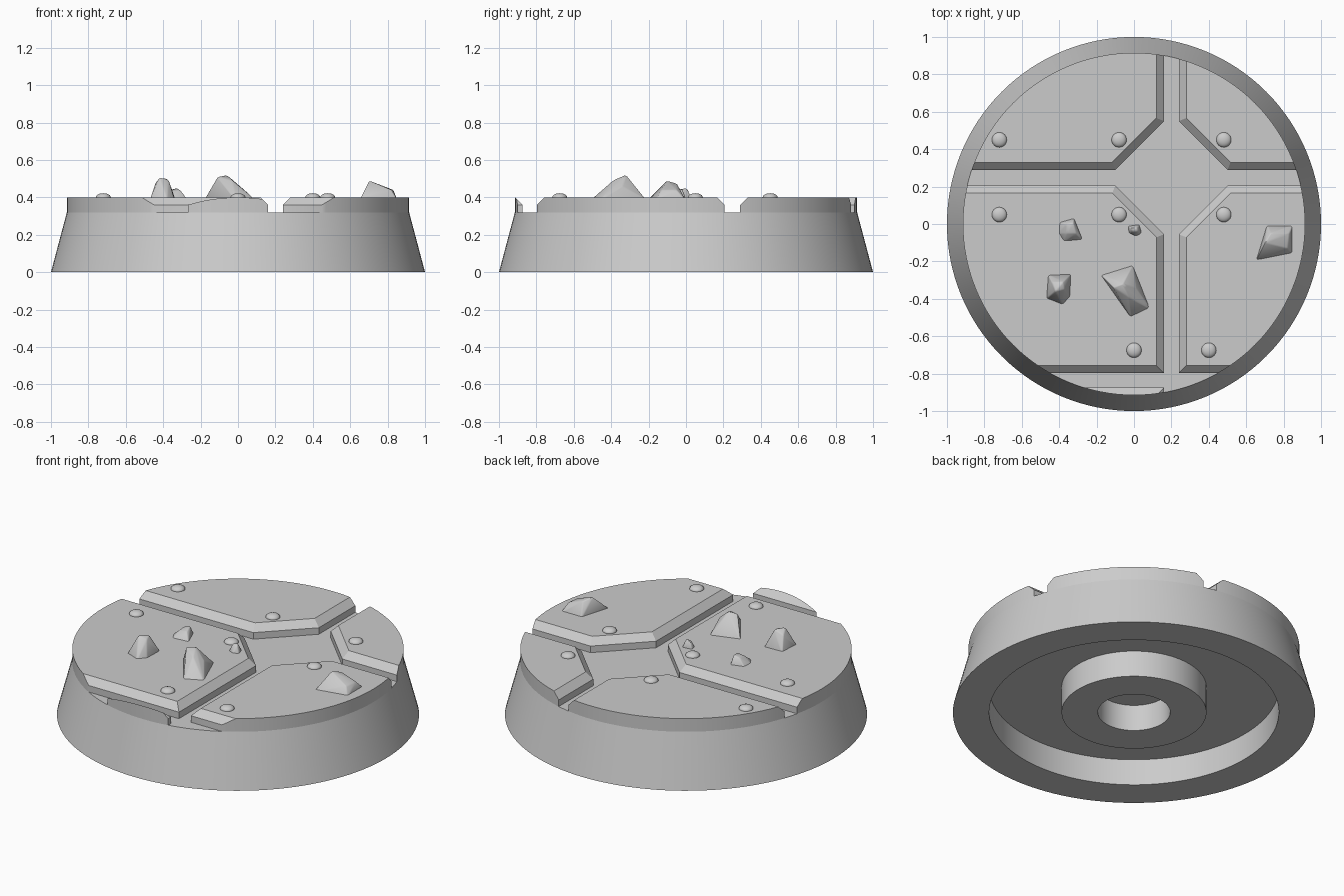
import bpy, bmesh, math
from mathutils import Vector

cube = bpy.data.objects.get("Cube")
if cube:
    bpy.data.objects.remove(cube, do_unlink=True)

FLOOR, TOP, BEVEL, RIM = 0.32, 0.40, 0.04, 0.915
SEGMENTS = 128

grey = bpy.data.materials.new("plain_grey")
grey.use_nodes = True
COLOUR = (0.6, 0.6, 0.6, 1)
grey.diffuse_color = COLOUR
grey.node_tree.nodes["Principled BSDF"].inputs["Base Color"].default_value = COLOUR


def finish(name, bm, angle=30):
    """Turn a bmesh into a named object with angle-limited smooth shading."""
    bmesh.ops.recalc_face_normals(bm, faces=bm.faces)
    mesh = bpy.data.meshes.new(name)
    bm.to_mesh(mesh)
    bm.free()
    mesh.materials.append(grey)
    mesh.shade_smooth()
    mesh.set_sharp_from_angle(angle=math.radians(angle))
    obj = bpy.data.objects.new(name, mesh)
    bpy.context.collection.objects.link(obj)
    return obj


def cut(bm, point, normal):
    """Slice away everything on the normal side and cap the opening."""
    bmesh.ops.bisect_plane(bm, geom=bm.verts[:] + bm.edges[:] + bm.faces[:],
                           plane_co=point, plane_no=normal, clear_outer=True)
    rim = [e for e in bm.edges if e.is_boundary]
    if rim:
        bmesh.ops.holes_fill(bm, edges=rim, sides=0)


def plate(name, *sides):
    """Disc slab trimmed by vertical sides, each with a chamfered top edge."""
    bm = bmesh.new()
    bmesh.ops.create_cone(bm, cap_ends=True, segments=SEGMENTS,
                          radius1=RIM, radius2=RIM, depth=TOP - FLOOR + 0.02)
    bmesh.ops.translate(bm, verts=bm.verts, vec=(0, 0, (TOP + FLOOR - 0.02) / 2))
    for (x, y), (nx, ny) in sides:
        n = Vector((nx, ny, 0)).normalized()
        p = Vector((x, y, TOP - BEVEL))
        cut(bm, p, n)
        cut(bm, p, n + Vector((0, 0, 1)))
    return finish(name, bm)


def rock(name, base, crown):
    """Chipped stone: hull of a ground outline and a raised crown."""
    bm = bmesh.new()
    for x, y in base:
        bm.verts.new((x, y, TOP - 0.01))
    for p in crown:
        bm.verts.new(p)
    bmesh.ops.convex_hull(bm, input=bm.verts)
    bmesh.ops.dissolve_limit(bm, angle_limit=0.05, verts=bm.verts, edges=bm.edges)
    bmesh.ops.bevel(bm, geom=bm.edges[:], offset=0.006, segments=2,
                    profile=0.5, affect='EDGES', clamp_overlap=True)
    return finish(name, bm, 40)


# Round base body with the hollow underside and central socket
profile = [(0, 0.16), (0.2, 0.16), (0.2, 0), (0.4, 0), (0.4, 0.16),
           (0.8, 0.16), (0.8, 0), (1, 0), (RIM, FLOOR), (0, FLOOR)]
bm = bmesh.new()
verts = [bm.verts.new((r, 0, z)) for r, z in profile]
edges = [bm.edges.new(pair) for pair in zip(verts, verts[1:])]
bmesh.ops.spin(bm, geom=verts + edges, cent=(0, 0, 0), axis=(0, 0, 1),
               angle=math.tau, steps=SEGMENTS, use_duplicate=False)
bmesh.ops.remove_doubles(bm, verts=bm.verts, dist=0.0001)
finish("base_body", bm)

# Deck plates around the crossing channels
WEST, EAST = ((0.16, 0), (1, 0)), ((0.24, 0), (-1, 0))
NORTH, SOUTH = ((0, 0.29), (0, -1)), ((0, 0.205), (0, 1))
FRONT = ((0, -0.797), (0, -1))
plate("back_right_plate", WEST, NORTH, ((-0.1, 0.29), (1, -1)))
plate("back_left_plate", EAST, NORTH, ((0.5, 0.29), (-1, -1)))
plate("front_right_plate", WEST, SOUTH, FRONT, ((-0.1, 0.205), (1, 1)))
plate("front_left_plate", EAST, SOUTH, FRONT, ((0.5, 0.205), (-1, 1)))
plate("front_edge_plate", WEST, ((0, -0.875), (0, 1)))

# Domed rivets
RIVETS = [(x, y) for x in (-0.72, -0.08, 0.48) for y in (0.45, 0.05)]
for x, y in RIVETS + [(0, -0.675), (0.4, -0.675)]:
    bm = bmesh.new()
    bmesh.ops.create_uvsphere(bm, u_segments=24, v_segments=12, radius=0.04)
    bmesh.ops.scale(bm, verts=bm.verts, vec=(1, 1, 0.55))
    bmesh.ops.translate(bm, verts=bm.verts, vec=(x, y, TOP))
    finish("rivet", bm, 60)

# Loose rocks
rock("large_rock",
     [(-0.18, -0.27), (-0.005, -0.215), (0.09, -0.455), (-0.015, -0.505)],
     [(-0.11, -0.34, 0.51), (-0.06, -0.32, 0.52), (0.01, -0.34, 0.46), (-0.03, -0.39, 0.49)])
rock("side_rock",
     [(0.71, -0.005), (0.85, -0.005), (0.85, -0.16), (0.65, -0.2)],
     [(0.73, -0.05, 0.475), (0.83, -0.05, 0.44), (0.82, -0.13, 0.44), (0.7, -0.1, 0.49)])
rock("upright_rock",
     [(-0.46, -0.27), (-0.335, -0.265), (-0.34, -0.39), (-0.38, -0.435), (-0.47, -0.4)],
     [(-0.44, -0.31, 0.48), (-0.38, -0.31, 0.5), (-0.37, -0.35, 0.49), (-0.42, -0.36, 0.505)])
rock("flat_rock",
     [(-0.405, 0.01), (-0.32, 0.035), (-0.27, -0.09), (-0.38, -0.1), (-0.41, -0.05)],
     [(-0.36, 0.0, 0.44), (-0.325, 0.005, 0.45), (-0.31, -0.05, 0.44), (-0.36, -0.05, 0.435)])
rock("small_rock",
     [(-0.035, -0.01), (0.03, 0.0), (0.045, -0.05), (0.01, -0.07), (-0.03, -0.05)],
     [(-0.015, -0.02, 0.44), (0.015, -0.02, 0.445), (0.02, -0.04, 0.44), (-0.01, -0.04, 0.435)])
